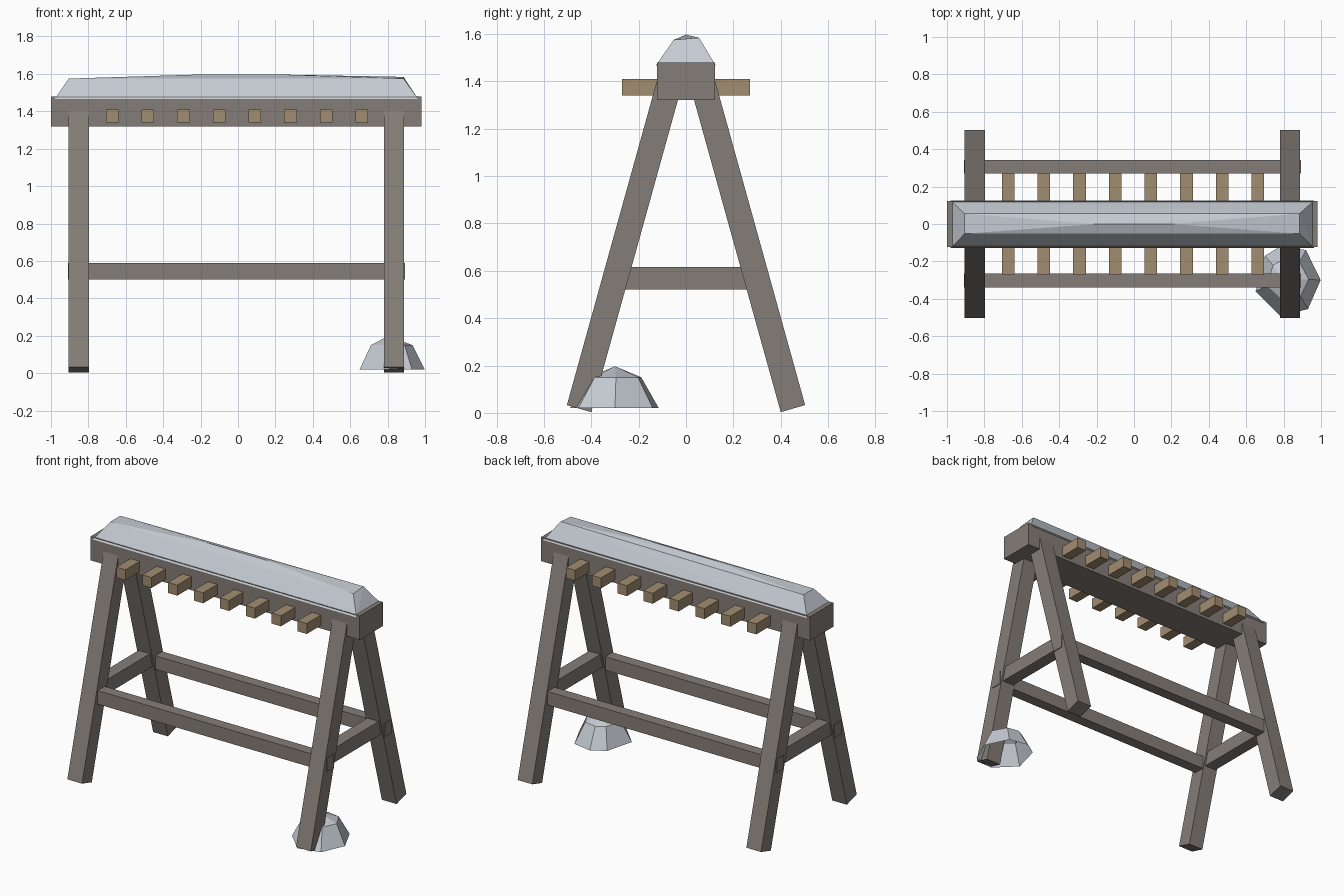
import bpy, bmesh, math
from mathutils import Vector, Matrix

cube = bpy.data.objects.get("Cube")
if cube:
    bpy.data.objects.remove(cube)


def material(name, colour):
    m = bpy.data.materials.new(name)
    m.use_nodes = True
    m.diffuse_color = (*colour, 1)
    m.node_tree.nodes["Principled BSDF"].inputs["Base Color"].default_value = (*colour, 1)
    return m


WOOD = material("weathered_wood", (0.235, 0.208, 0.188))
PEG = material("pale_wood", (0.36, 0.27, 0.165))
SNOW = material("snow", (0.56, 0.60, 0.65))


def finish(name, bm, mat):
    bmesh.ops.recalc_face_normals(bm, faces=bm.faces)
    mesh = bpy.data.meshes.new(name)
    bm.to_mesh(mesh)
    bm.free()
    mesh.materials.append(mat)
    obj = bpy.data.objects.new(name, mesh)
    bpy.context.collection.objects.link(obj)
    return obj


def box(name, lo, hi, mat):
    lo, hi = Vector(lo), Vector(hi)
    bm = bmesh.new()
    bmesh.ops.create_cube(bm, size=1, matrix=Matrix.Translation((lo + hi) / 2) @ Matrix.Diagonal((*(hi - lo), 1)))
    return finish(name, bm, mat)


def side_prism(name, outline, x0, x1, mat):
    """Extrude an outline of (y, z) points along x."""
    bm = bmesh.new()
    face = bm.faces.new([bm.verts.new((x0, y, z)) for y, z in outline])
    out = bmesh.ops.extrude_face_region(bm, geom=[face])
    bmesh.ops.translate(bm, vec=(x1 - x0, 0, 0), verts=[v for v in out["geom"] if isinstance(v, bmesh.types.BMVert)])
    return finish(name, bm, mat)


# Top beam
box("top_beam", (-1, -0.122, 1.32), (0.982, 0.122, 1.48), WOOD)

# Splayed legs, side rails and long stretchers
ENDS = {"right": (-0.905, -0.797), "left": (0.78, 0.888)}
LEG = [(0.40, 0.003), (0.503, 0.033), (0.122, 1.405), (0.019, 1.375)]
for side, (x0, x1) in ENDS.items():
    for depth, s in (("front", -1), ("back", 1)):
        side_prism(f"{depth}_{side}_leg", [(s * y, z) for y, z in LEG], x0, x1, WOOD)
    box(f"{side}_side_rail", (x0 + 0.012, -0.28, 0.52), (x1 - 0.012, 0.28, 0.615), WOOD)
for depth, y in (("front", -0.302), ("back", 0.306)):
    box(f"{depth}_stretcher", (-0.91, y - 0.037, 0.50), (0.893, y + 0.037, 0.59), WOOD)

# Row of pegs through the beam
for i in range(8):
    x = -0.673 + i * 0.1907
    box(f"peg_{i + 1}", (x - 0.034, -0.27, 1.34), (x + 0.034, 0.27, 1.41), PEG)

# Snow cap: flat base, sloped sides, low crooked ridge
bm = bmesh.new()
base = [(-0.98, -0.128), (0.963, -0.128), (0.963, 0.126), (-0.98, 0.126)]
crown = [(-0.905, -0.052, 1.575), (0.885, -0.052, 1.575), (0.885, 0.055, 1.584), (-0.905, 0.055, 1.575)]
points = [(x, y, 1.466) for x, y in base] + crown + [(-0.2, 0, 1.597), (0.2, 0, 1.597)]
bmesh.ops.convex_hull(bm, input=[bm.verts.new(p) for p in points])
finish("snow_cap", bm, SNOW)

# Snow heap around the front left foot, open underneath
bm = bmesh.new()
foot = [(0.65, -0.36), (0.70, -0.17), (0.79, -0.115), (0.92, -0.14),
        (0.998, -0.30), (0.93, -0.455), (0.78, -0.49)]
low = [bm.verts.new((x, y, 0.02)) for x, y in foot]
high = [bm.verts.new((0.82 + (x - 0.82) * 0.64, -0.29 + (y + 0.29) * 0.58, 0.15)) for x, y in foot]
peak = bm.verts.new((0.80, -0.30, 0.197))
for i in range(len(foot)):
    j = (i + 1) % len(foot)
    bm.faces.new((low[i], low[j], high[j], high[i]))
    bm.faces.new((high[i], high[j], peak))
finish("snow_heap", bm, SNOW)
